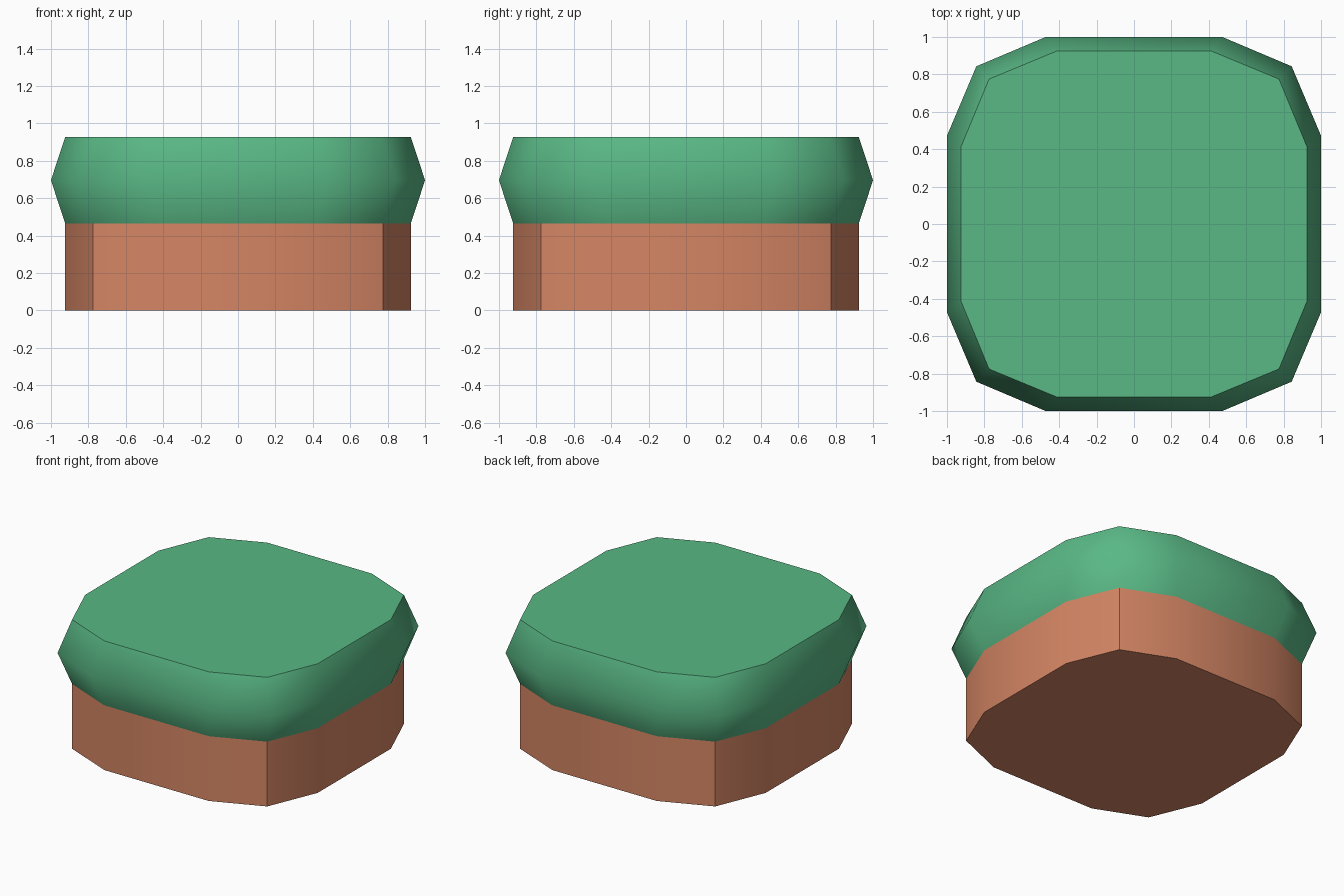
import bpy
import bmesh
import math

if "Cube" in bpy.data.objects:
    bpy.data.objects.remove(bpy.data.objects["Cube"])


def material(name, rgb):
    mat = bpy.data.materials.new(name)
    mat.diffuse_color = (*rgb, 1.0)
    mat.use_nodes = True
    mat.node_tree.nodes["Principled BSDF"].inputs["Base Color"].default_value = mat.diffuse_color
    return mat


def outline(a, b, c):
    """Twelve-sided rounded square: side end (c, a), corner (b, b), side end (a, c)."""
    pts = [(c, a), (b, b), (a, c)]
    out = []
    for _ in range(4):
        out += pts
        pts = [(-y, x) for x, y in pts]
    return out


def loft(name, rings, mat, cap_bottom=False, cap_top=False):
    """Stack outlines at given heights and join them with side faces."""
    bm = bmesh.new()
    loops = [[bm.verts.new((x, y, z)) for x, y in ring] for ring, z in rings]
    for lo, hi in zip(loops, loops[1:]):
        n = len(lo)
        for i in range(n):
            j = (i + 1) % n
            bm.faces.new((lo[i], lo[j], hi[j], hi[i]))
    if cap_bottom:
        bm.faces.new(loops[0][::-1])
    if cap_top:
        bm.faces.new(loops[-1])
    mesh = bpy.data.meshes.new(name)
    bm.to_mesh(mesh)
    bm.free()
    mesh.materials.append(mat)
    obj = bpy.data.objects.new(name, mesh)
    bpy.context.collection.objects.link(obj)
    bpy.ops.object.select_all(action='DESELECT')
    obj.select_set(True)
    bpy.context.view_layer.objects.active = obj
    bpy.ops.object.shade_smooth_by_angle(angle=math.radians(45))
    return obj


inner = outline(0.415, 0.775, 0.924)
outer = outline(0.472, 0.843, 1.0)

# Earth base with straight walls
loft("earth_base", [(inner, 0), (inner, 0.465)],
     material("terracotta earth", (0.665, 0.238, 0.128)), cap_bottom=True)

# Grass top bulging out at mid height
loft("grass_top", [(inner, 0.465), (outer, 0.696), (inner, 0.927)],
     material("grass green", (0.1, 0.479, 0.235)), cap_top=True)
